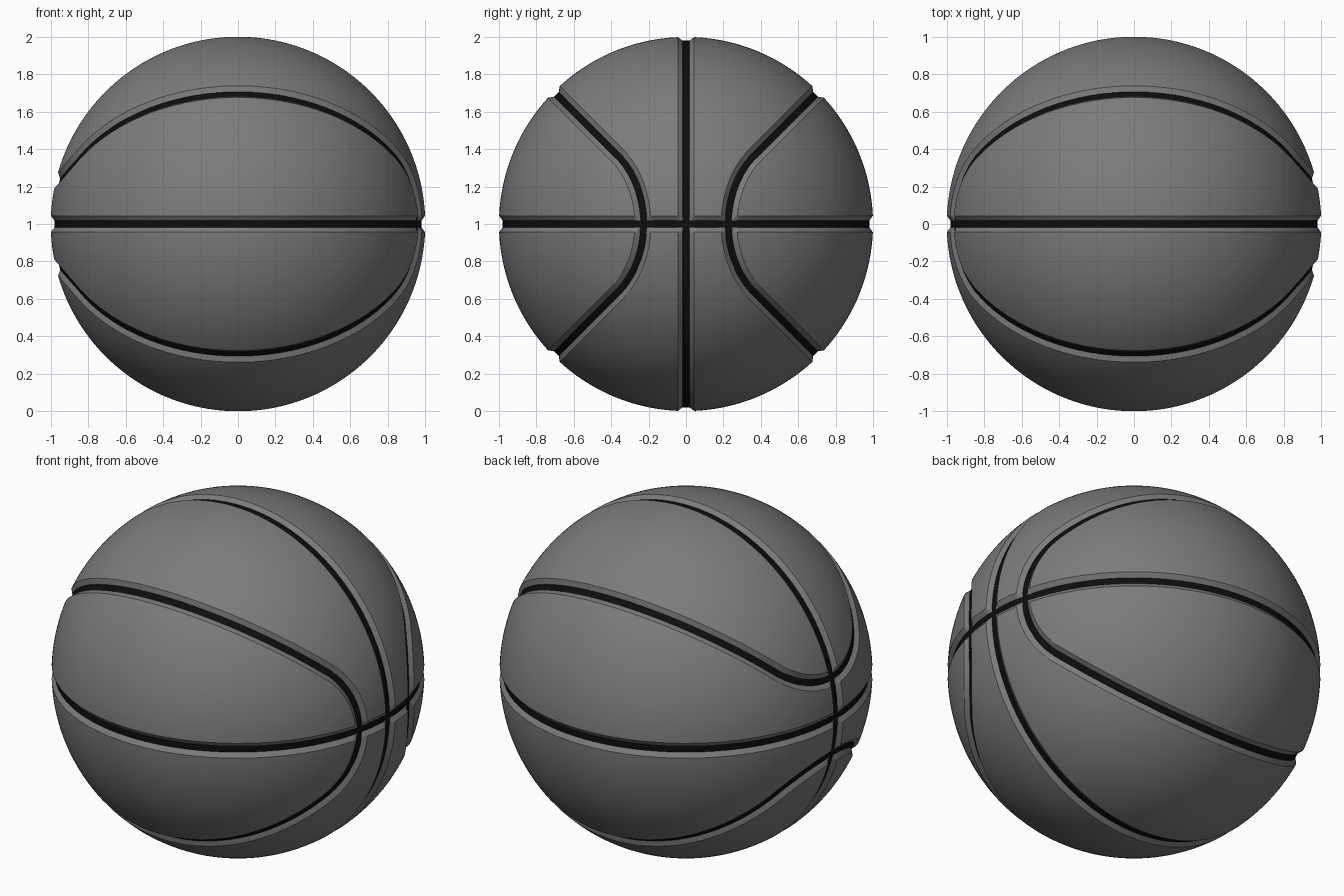
import bpy, bmesh
from math import radians, asin, sin, cos, tan, atan, sqrt, pi
from mathutils import Vector

cube = bpy.data.objects.get("Cube")
if cube:
    bpy.data.objects.remove(cube)


def make_material(name, color):
    mat = bpy.data.materials.new(name)
    mat.use_nodes = True
    mat.diffuse_color = color
    bsdf = mat.node_tree.nodes["Principled BSDF"]
    bsdf.inputs["Base Color"].default_value = color
    bsdf.inputs["Roughness"].default_value = 0.7
    return mat


grey = make_material("grey rubber", (0.2, 0.2, 0.2, 1))
black = make_material("black seam", (0.004, 0.004, 0.004, 1))

# Seam section: flat black floor, sloping grey shoulders
FLOOR, SHOULDER, DEPTH = 0.018, 0.044, 0.02

# Bend of the curved seam: a small circle tangent to the diagonal great circle
BEND = radians(27.6)
CENTRE = asin(sin(BEND) * sqrt(2))
TOUCH = atan(tan(CENTRE) / sqrt(2))
bend_axis = Vector((cos(CENTRE), sin(CENTRE), 0))
touch = Vector((cos(TOUCH), sin(TOUCH) / sqrt(2), sin(TOUCH) / sqrt(2)))
sector = bend_axis.cross(touch)
if sector.x < 0:
    sector.negate()
diagonal = Vector((0, 1, -1)).normalized()


def circle_distance(p, axis, radius):
    return abs(p.angle(axis) - radius)


def seam_distance(co):
    """Angle from a point on the ball to the nearest seam."""
    p = co.normalized()
    straight = min(asin(min(1, abs(p.y))), asin(min(1, abs(p.z))))
    # Fold the ball into one octant; the two ends are a quarter turn apart
    q = Vector((abs(p.x), abs(p.y), abs(p.z)))
    if p.x < 0:
        q.y, q.z = q.z, q.y
    if q.dot(sector) > 0:
        curved = circle_distance(q, bend_axis, BEND)
    else:
        curved = circle_distance(q, diagonal, pi / 2)
    return min(straight, curved)


# Every circle that some seam follows
circles = [(Vector(a).normalized(), pi / 2)
           for a in ((0, 1, 0), (0, 0, 1), (0, 1, 1), (0, 1, -1))]
for s in (1, -1):
    circles.append((Vector((cos(CENTRE), s * sin(CENTRE), 0)), BEND))
    circles.append((Vector((-cos(CENTRE), 0, s * sin(CENTRE))), BEND))

# Cut the sphere along both edges of the floor and shoulders
bm = bmesh.new()
bmesh.ops.create_icosphere(bm, subdivisions=6, radius=1)
for axis, radius in circles:
    for offset in (-SHOULDER, -FLOOR, FLOOR, SHOULDER):
        bmesh.ops.bisect_plane(
            bm, geom=bm.verts[:] + bm.edges[:] + bm.faces[:], dist=0.0005,
            plane_co=axis * cos(radius + offset), plane_no=axis)

# Colour the floors, then sink the seams
for face in bm.faces:
    face.material_index = int(seam_distance(face.calc_center_median()) < FLOOR)
for v in bm.verts:
    slope = (SHOULDER - seam_distance(v.co)) / (SHOULDER - FLOOR)
    v.co = v.co.normalized() * (1 - DEPTH * max(0, min(1, slope)))

mesh = bpy.data.meshes.new("ball")
bm.to_mesh(mesh)
bm.free()
mesh.materials.append(grey)
mesh.materials.append(black)
ball = bpy.data.objects.new("ball", mesh)
ball.location.z = 1
bpy.context.collection.objects.link(ball)

bpy.ops.object.select_all(action='DESELECT')
ball.select_set(True)
bpy.context.view_layer.objects.active = ball
bpy.ops.object.shade_smooth_by_angle(angle=radians(25))
